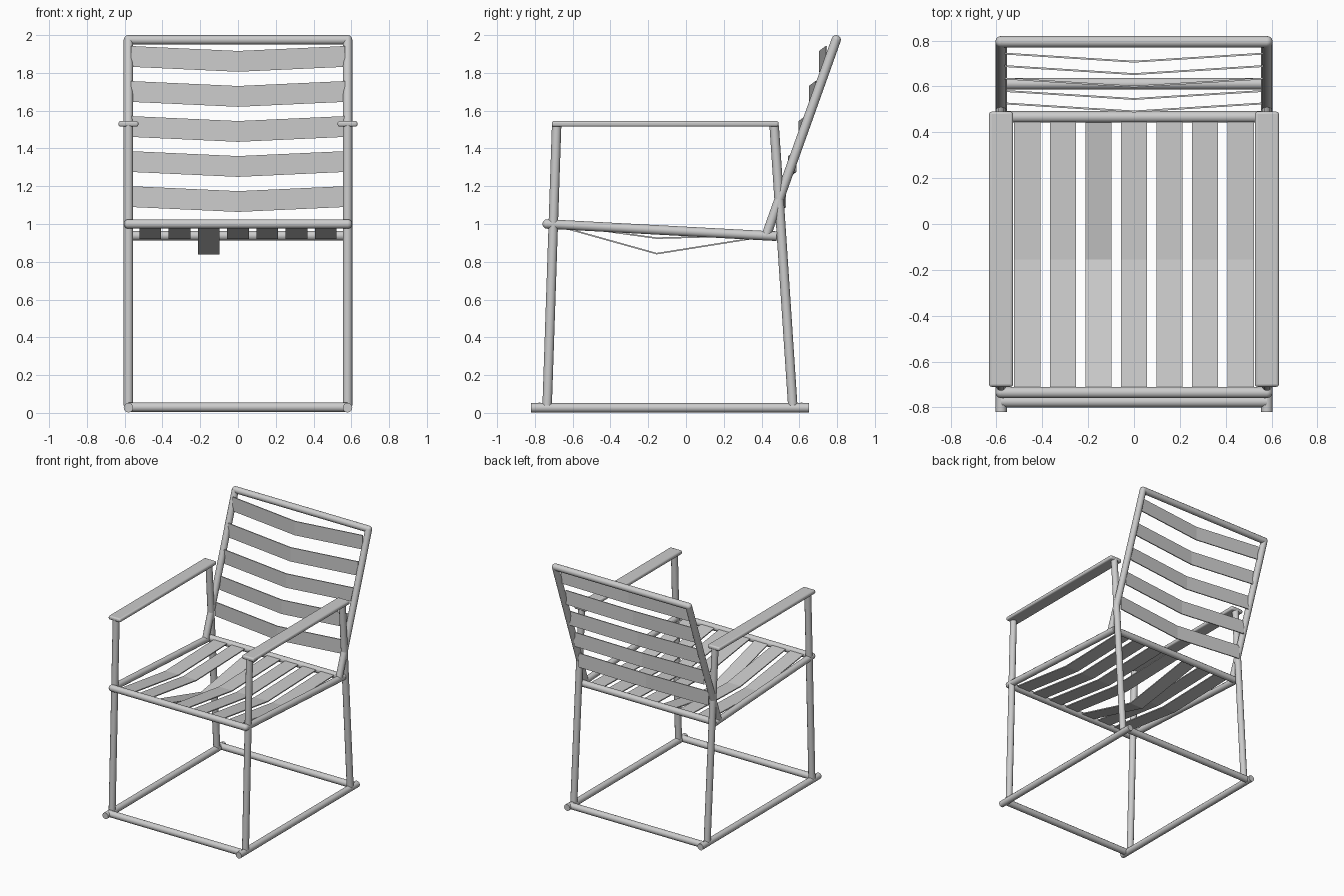
import bpy, math
from mathutils import Vector

cube = bpy.data.objects.get("Cube")
if cube:
    bpy.data.objects.remove(cube, do_unlink=True)

grey = bpy.data.materials.new("light grey")
grey.use_nodes = True
colour = (0.6, 0.6, 0.6, 1)
grey.diffuse_color = colour
grey.node_tree.nodes["Principled BSDF"].inputs["Base Color"].default_value = colour

HALF = 0.58      # half distance between the side frames
RADIUS = 0.025   # tube radius


def finish(name):
    ob = bpy.context.object
    ob.name = name
    ob.data.materials.append(grey)
    bpy.ops.object.shade_smooth_by_angle(angle=math.radians(40))
    return ob


def tube(name, a, b, r=RADIUS):
    a, b = Vector(a), Vector(b)
    bpy.ops.mesh.primitive_cylinder_add(vertices=12, radius=r, depth=(b - a).length,
                                        location=(a + b) / 2)
    bpy.context.object.rotation_euler = (b - a).to_track_quat('Z', 'Y').to_euler()
    return finish(name)


def ball(name, p):
    bpy.ops.mesh.primitive_uv_sphere_add(segments=12, ring_count=8, radius=RADIUS, location=p)
    return finish(name)


def strap(name, path, width):
    """Thin band: the path swept along the width vector."""
    w = Vector(width) / 2
    verts = [Vector(p) + s * w for p in path for s in (-1, 1)]
    faces = [(2 * i, 2 * i + 1, 2 * i + 3, 2 * i + 2) for i in range(len(path) - 1)]
    mesh = bpy.data.meshes.new(name)
    mesh.from_pydata(verts, [], faces)
    mesh.materials.append(grey)
    ob = bpy.data.objects.new(name, mesh)
    bpy.context.collection.objects.link(ob)
    solid = ob.modifiers.new("thickness", 'SOLIDIFY')
    solid.thickness = 0.008
    solid.offset = 0


# Side frames: (part, start y z, end y z)
side_tubes = [
    ("base_rail", (-0.82, 0.027), (0.65, 0.027)),
    ("front_leg", (-0.735, 0.04), (-0.685, 1.52)),
    ("rear_leg", (0.565, 0.04), (0.467, 1.52)),
    ("seat_rail", (-0.735, 1.0), (0.48, 0.935)),
    ("back_upright", (0.425, 0.94), (0.795, 1.975)),
]
for side, x in (("right", -HALF), ("left", HALF)):
    for part, a, b in side_tubes:
        tube(f"{side}_{part}", (x, *a), (x, *b))
    ball(f"{side}_seat_corner", (x, -0.735, 1.0))
    ball(f"{side}_back_corner", (x, 0.795, 1.975))

    # Flat armrest with rounded edges
    bpy.ops.mesh.primitive_cube_add(size=1, location=(x, -0.11, 1.53))
    arm = bpy.context.object
    arm.scale = (0.105, 1.20, 0.03)
    bpy.ops.object.transform_apply(location=False, rotation=False, scale=True)
    bevel = arm.modifiers.new("rounding", 'BEVEL')
    bevel.width = 0.011
    bevel.segments = 3
    finish(f"{side}_armrest")

# Cross bars
for part, y, z in (("front_base_bar", -0.775, 0.03), ("rear_base_bar", 0.612, 0.03),
                   ("front_seat_bar", -0.735, 1.0), ("rear_seat_bar", 0.467, 0.938),
                   ("top_back_bar", 0.795, 1.975)):
    tube(part, (-HALF, y, z), (HALF, y, z))

# Seat straps, one of them hanging slack
for i in range(-3, 4):
    x = i * 0.155
    sag = 0.843 if i == -1 else 0.925
    strap(f"seat_strap_{i + 4}", [(x, -0.735, 1.005), (x, -0.155, sag), (x, 0.467, 0.942)],
          (0.115, 0, 0))

# Back straps, dipping forward and down in the middle
for i in range(5):
    y, z = 0.526 + 0.0543 * i, 1.145 + 0.1855 * i
    strap(f"back_strap_{i + 1}",
          [(-0.565, y, z), (0, y - 0.035, z - 0.026), (0.565, y, z)], (0, 0, 0.11))
